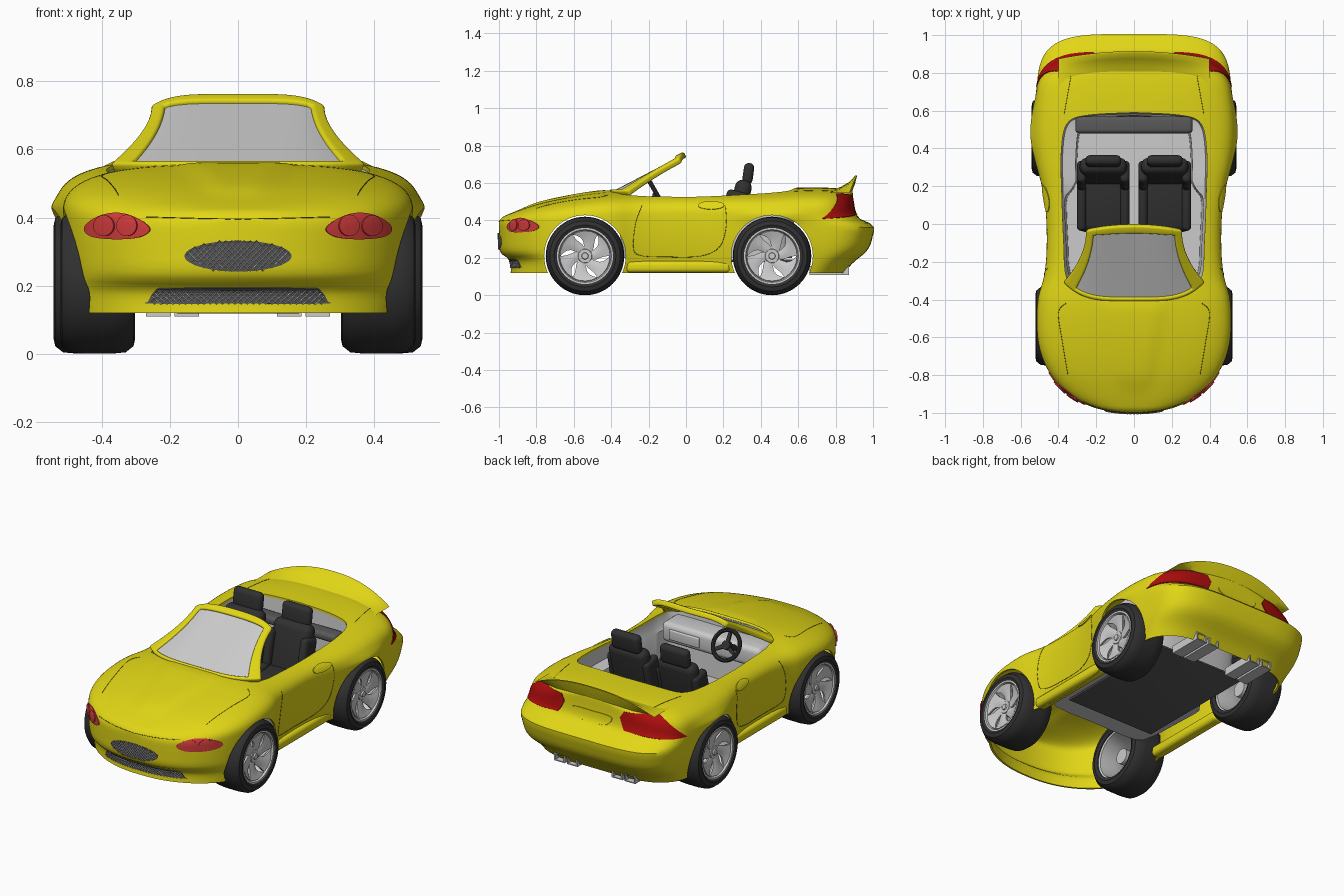
import bpy, bmesh, math
from math import sin, cos, pi, radians
from mathutils import Vector, Matrix
from mathutils.bvhtree import BVHTree

if "Cube" in bpy.data.objects:
    bpy.data.objects.remove(bpy.data.objects["Cube"])

def material(name, r, g, b):
    m = bpy.data.materials.new(name)
    m.diffuse_color = (r, g, b, 1)
    m.use_nodes = True
    m.node_tree.nodes["Principled BSDF"].inputs["Base Color"].default_value = m.diffuse_color
    return m

YELLOW = material("yellow_paint", .76, .68, .008)
RED = material("headlight_red", .65, .045, .045)
DEEP = material("tail_red", .42, .004, .004)
BLACK = material("black_rubber", .03, .03, .03)
DARK = material("dark_grey", .1, .1, .1)
SEAM = material("seam", .12, .11, .005)

def interp(t, x):  # smooth curve through a table of (x, value)
    if x <= t[0][0]: return t[0][1]
    if x >= t[-1][0]: return t[-1][1]
    k = next(i for i in range(len(t) - 1) if x <= t[i + 1][0])
    def slope(i):
        a, b = t[max(i - 1, 0)], t[min(i + 1, len(t) - 1)]
        return (b[1] - a[1]) / (b[0] - a[0])
    h = t[k + 1][0] - t[k][0]
    s = (x - t[k][0]) / h
    return ((2*s**3 - 3*s*s + 1) * t[k][1] + (s**3 - 2*s*s + s) * h * slope(k)
            + (3*s*s - 2*s**3) * t[k + 1][1] + (s**3 - s*s) * h * slope(k + 1))

def ramp(s):
    s = min(max(s, 0), 1)
    return s * s * (3 - 2 * s)

def spline(p, n=6, closed=False):  # Catmull-Rom through 2D points
    out, m = [], len(p)
    for i in range(m if closed else m - 1):
        a, b, c, d = [Vector(p[j % m] if closed else p[min(max(j, 0), m - 1)]) for j in range(i - 1, i + 3)]
        for k in range(n):
            t = k / n
            out.append(.5 * (2*b + (c - a)*t + (2*a - 5*b + 4*c - d)*t*t + (3*b - a - 3*c + d)*t**3))
    return out if closed else out + [Vector(p[-1])]

def grid(rows, wrap=False, loop=False, keep=None):
    n, m = len(rows), len(rows[0])
    f = [(i*m + j, i*m + (j+1) % m, (i+1) % n*m + (j+1) % m, (i+1) % n*m + j)
         for i in range(n if loop else n - 1) for j in range(m if wrap else m - 1)
         if keep is None or keep(i, j)]
    return [v for r in rows for v in r], f

def make(name, verts, faces, mat=None, mods=(), mirror=False, angle=35, matrix=None):
    me = bpy.data.meshes.new(name)
    me.from_pydata([tuple(v) for v in verts], [], faces)
    bm = bmesh.new()
    bm.from_mesh(me)
    bmesh.ops.delete(bm, geom=[v for v in bm.verts if not v.link_faces], context='VERTS')
    bmesh.ops.remove_doubles(bm, verts=bm.verts, dist=1e-5)
    bmesh.ops.recalc_face_normals(bm, faces=bm.faces)
    if matrix: bm.transform(matrix)
    bm.to_mesh(me)
    bm.free()
    ob = bpy.data.objects.new(name, me)
    bpy.context.collection.objects.link(ob)
    if mat: me.materials.append(mat)
    for kind, props in list(mods) + ([('MIRROR', {})] if mirror else []):
        md = ob.modifiers.new(kind.lower(), kind)
        for k, v in props.items(): setattr(md, k, v)
    if ob.modifiers:
        ev = ob.evaluated_get(bpy.context.evaluated_depsgraph_get())
        new = bpy.data.meshes.new_from_object(ev)
        ob.modifiers.clear()
        ob.data = new
    ob.data.shade_smooth()
    ob.data.set_sharp_from_angle(angle=radians(angle))
    return ob

def lathe(name, profile, mat=None, matrix=None, closed=True, seg=48, **kw):  # around the x axis
    rows = [[(x, r*cos(2*pi*k/seg), r*sin(2*pi*k/seg)) for k in range(seg)] for x, r in profile]
    return make(name, *grid(rows, wrap=True, loop=closed), mat, matrix=matrix, **kw)

def box(name, c, size, mat=None, bevel=.02, tilt=0, mirror=False):
    v = [(x, y, z) for x in (-.5, .5) for y in (-.5, .5) for z in (-.5, .5)]
    f = [(0, 1, 3, 2), (4, 6, 7, 5), (0, 4, 5, 1), (2, 3, 7, 6), (0, 2, 6, 4), (1, 5, 7, 3)]
    mx = Matrix.Translation(c) @ Matrix.Rotation(radians(tilt), 4, 'X') @ Matrix.Diagonal((*size, 1))
    return make(name, v, f, mat, [('BEVEL', dict(width=bevel, segments=4))], mirror, matrix=mx)

# Body: cross sections along y
WIDTH = [(-1, .515), (-.5, .515), (-.38, .505), (-.28, .477), (-.15, .463), (.05, .466), (.2, .487),
         (.32, .512), (.45, .528), (.58, .527), (.75, .517), (1, .52)]
TOP = [(-1, .395), (-.98, .418), (-.95, .433), (-.9, .453), (-.8, .487), (-.67, .518), (-.5, .547),
       (-.38, .557), (.1, .558), (.4, .565), (.6, .575), (.85, .575), (1, .565)]
MID = [(-1, .35), (-.8, .38), (-.5, .405), (0, .42), (.5, .43), (1, .43)]
NOSE = [(.1, .06), (.185, .06), (.225, .01), (.3, 0), (.5, 0)]
TAIL = [(.12, .15), (.17, .11), (.24, .03), (.32, 0), (.375, 0), (.41, .07), (.46, .1), (.6, .11)]

def section(y):
    x0 = interp(WIDTH, y)
    if y < -.5: x0 *= (1 - ((-y - .5) / .5) ** 2.3) ** (1 / 2.3)
    if y > .6: x0 *= (1 - ((y - .6) / .4) ** 4) ** .25
    zm, zt = interp(MID, y), interp(TOP, y)
    tuck = .09 - .04 * ramp((-y - .5)/.3)
    half = [(x0 * (1 - tuck*(1 - i/14)**2), .12 + (zm - .12) * i/14) for i in range(14)]
    for i in range(25):
        a = pi/2 * i/24
        r = (cos(a)**3 + sin(a)**3) ** (-1/3)
        half.append((x0 * r * cos(a), zm + (zt - zm) * r * sin(a)))
    out = []
    for x, z in half:
        c = .1 + .2 * (y + .85)
        if z > zm: z += .009 * ramp((c - x)/.05) * ramp((y + .93)/.15) * ramp((-.36 - y)/.1)
        if x > .45: x += .02 * math.exp(-((z - .425)/.035)**2 - ((y - .48)/.17)**2)
        yy = y + interp(NOSE, z) * ramp((-y - .6)/.4) - interp(TAIL, z) * ramp((y - .55)/.4)
        out.append((x, yy, z))
    out[-1] = (0, out[-1][1], out[-1][2])
    return out + [(-x, yy, z) for x, yy, z in reversed(out[:-1])]

N = 96
rows = [section(-cos(pi*i/N)) for i in range(1, N)]
verts, faces = grid(rows)
M = len(rows[0])
for base in (0, (N - 2) * M):
    faces += [(base + j, base + j + 1, base + M - 2 - j, base + M - 1 - j) for j in range(M // 2)]

# Cutters: wheel arches and cockpit opening
OPEN = spline([(0, -.365), (.3, -.36), (.36, -.27), (.372, -.1), (.382, .15), (.385, .38), (.355, .53), (.25, .575), (0, .59)], 6)
OPEN = OPEN + [Vector((-p.x, p.y)) for p in reversed(OPEN[1:-1])]
cutters = [lathe("arch_cutter", [(-.7, 0), (-.7, .218), (.7, .218), (.7, 0)], closed=False, seg=64,
                 matrix=Matrix.Translation((0, y, .21))) for y in (-.54, .46)]
hole = [[(p.x*s, .1 + (p.y - .1)*s, z) for p in OPEN] for s, z in ((0, .36), (1, .36), (1, .9), (0, .9))]
cutters.append(make("cockpit_cutter", *grid(hole, wrap=True)))
body = make("body", verts, faces, YELLOW, [('SOLIDIFY', dict(thickness=.012, offset=-1))] +
            [('BOOLEAN', dict(operation='DIFFERENCE', solver='EXACT', object=c)) for c in cutters])
for c in cutters: bpy.data.objects.remove(c)

# Projection of details onto the body
bm = bmesh.new()
bm.from_mesh(body.data)
tree = BVHTree.FromBMesh(bm)
bm.free()
AX, AY, AZ = Vector((1, 0, 0)), Vector((0, 1, 0)), Vector((0, 0, 1))
D = math.sqrt(.5)
VIEWS = dict(front=(AX, AZ, AY), back=(AX, AZ, -AY), right=(AY, AZ, -AX), top=(AX, AY, -AZ),
             corner=(Vector((D, -D, 0)), AZ, Vector((-D, -D, 0))))

def project(view, p, off):
    u, v, d = VIEWS[view]
    o = u * p[0] + v * p[1]
    hit, n, _, _ = tree.ray_cast(o - d * 3, d)
    if hit is None: hit, n, _, _ = tree.find_nearest(o - d * .7)
    return hit + (n if n.dot(d) < 0 else -n) * off

def decal(name, view, outline, mat, off=.002, mirror=False):
    c = sum((Vector(p) for p in outline), Vector((0, 0))) / len(outline)
    pr = [[project(view, c + (Vector(p) - c) * k / 8, off) for p in outline] for k in range(9)]
    return make(name, *grid(pr, wrap=True), mat, [('SOLIDIFY', dict(thickness=.006, offset=0))], mirror)

def ellipse(a, b, ra, rb):
    return [(a + ra*cos(2*pi*k/40), b + rb*sin(2*pi*k/40)) for k in range(40)]

def seam(name, view, pts, sides=(1, -1)):
    for s in sides:
        cu = bpy.data.curves.new(name, 'CURVE')
        cu.dimensions, cu.bevel_depth, cu.bevel_resolution = '3D', .0015, 1
        path = [project(view, p, 0) for p in spline(pts, 8)]
        sp = cu.splines.new('POLY')
        sp.points.add(len(path) - 1)
        for q, p in zip(sp.points, path): q.co = (p.x * s, p.y, p.z, 1)
        cu.materials.append(SEAM)
        bpy.context.collection.objects.link(bpy.data.objects.new(name, cu))

# Lights, grilles, handles and panel seams
eye = spline([(.257, .365), (.29, .395), (.35, .412), (.41, .402), (.448, .372), (.43, .345), (.36, .336), (.29, .342)], 5, True)
decal("headlights", "front", eye, RED, mirror=True)
for x in (.322, .388):
    decal("headlight_bulbs", "front", ellipse(x, .375, .029, .029), RED, .008, True)
corners = [Vector(p) for p in [(-.485, .432), (-.5, .50), (-.48, .535), (-.30, .54), (-.15, .408), (-.3, .418)]]
tail = [a.lerp(b, k/6) for a, b in zip(corners, corners[1:] + corners[:1]) for k in range(6)]
decal("tail_lights", "corner", tail, DEEP, mirror=True)
decal("plate_panel", "back", spline([(-.13, .485), (0, .49), (.13, .485), (.1, .435), (0, .43), (-.1, .435)], 6, True), YELLOW)
decal("door_handles", "right", ellipse(.135, .478, .07, .02), YELLOW, .005, True)
decal("upper_grille", "front", ellipse(0, .287, .157, .045), DARK, .0)
decal("lower_grille", "front", spline([(-.25, .147), (0, .147), (.25, .147), (.262, .155), (.24, .188), (.2, .193), (0, .195),
      (-.2, .193), (-.24, .188), (-.262, .155)], 5, True), DARK, .0)
S = .009
for name, inside in (("upper_grille_mesh", lambda a, b: (a/.15)**2 + ((b - .287)/.04)**2 < 1),
                     ("lower_grille_mesh", lambda a, b: abs(a) < .247 and .152 < b < .188)):
    cells = [(i*S, j*S) for i in range(-30, 31) for j in range(10, 40) if (i + j) % 2 == 0 and inside(i*S, j*S)]
    v = [project("front", (a + da, b + db), .005) for a, b in cells for da, db in ((S, 0), (0, S), (-S, 0), (0, -S))]
    make(name, v, [tuple(range(4*k, 4*k + 4)) for k in range(len(cells))], None, [('WIREFRAME', dict(thickness=.004))])
seam("door_seam", "right", [(-.235, .48), (-.27, .38), (-.28, .25), (-.24, .212), (-.1, .205), (.08, .21), (.18, .26), (.215, .37), (.21, .48)])
seam("hood_side_seam", "top", [(.36, -.42), (.40, -.47), (.38, -.62), (.35, -.8)])
seam("hood_front_seam", "front", [(-.27, .402), (0, .396), (.27, .402)], (1,))
seam("trunk_seam", "top", [(.37, .58), (.345, .72), (.32, .86)])

# Rear lip spoiler and sills
lip = []
for i in range(41):
    x = -.4 + .8 * i / 40
    h = max(0, 1 - abs(x/.4)**2.3)
    lip.append([(x, y - .25*x*x, .548 + h*(z - .548)) for y, z in
                ((.76, .55), (.83, .581), (.875, .607), (.905, .64), (.915, .64), (.905, .60), (.885, .545))])
make("spoiler", *grid(lip, wrap=True), YELLOW, angle=50)
box("sills", (.425, -.04, .152), (.07, .56, .062), YELLOW, .022, mirror=True)

# Windshield and its frame share one curved sheet
def screen(u, v):
    w = .25 + .12 * (1 - v)**2
    return (u * w, -.405 + .4*v + .1*u**4*(1 - v) - .025*u*u*v, .545 + .207*v - .035*abs(u)**5*v*v)
sheet = [[screen(-1 + i/20, j/20) for i in range(41)] for j in range(21)]
glass = lambda j, i: 3 <= i <= 36 and 1 <= j <= 17
make("windshield_frame", *grid(sheet, keep=lambda j, i: not glass(j, i)), YELLOW,
     [('SOLIDIFY', dict(thickness=.032, offset=0)), ('BEVEL', dict(width=.009, segments=3, limit_method='ANGLE'))])
make("windshield_glass", *grid(sheet, keep=glass), None, [('SOLIDIFY', dict(thickness=.008, offset=0))])

# Cockpit tub (narrower between the rear wheels), floor, dash, rear shelf
tub = []
for wide, narrow, z in ((1.02, 1.02, None), (1, .99, .445), (.98, .81, .435), (.95, .79, .2), (0, 0, .2)):
    tub.append([])
    for p in OPEN:
        x = p.x * (wide + (narrow - wide) * ramp((p.y - .13)/.1))
        y = .1 + (p.y - .1) * wide
        tub[-1].append((x, y, project("top", (x, y), 0).z - .012 if z is None else z))
make("cockpit_tub", *grid(tub, wrap=True), None, [('SOLIDIFY', dict(thickness=.006))])
box("floor_plate", (0, .19, .185), (.6, .8, .012), DARK, .004)
box("dashboard", (0, -.31, .45), (.66, .16, .12), None, .03)
box("glove_box", (.17, -.228, .45), (.2, .02, .06), None, .006)
box("rear_shelf", (0, .525, .47), (.62, .09, .05), DARK, .02)

# Seats
box("seat_cushions", (.163, .11, .29), (.27, .3, .13), BLACK, .04, 5, True)
box("seat_backs", (.163, .275, .44), (.25, .09, .36), BLACK, .04, -13, True)
for x in (.048, .278):
    box("seat_bolsters", (x, .25, .42), (.05, .12, .28), BLACK, .024, -13, True)
    box("cushion_bolsters", (x, .1, .33), (.05, .27, .09), BLACK, .024, 5, True)
box("headrests", (.163, .333, .65), (.19, .055, .115), BLACK, .026, -8, True)

# Steering wheel
axis = Matrix.Translation((-.165, -.15, .53)) @ Vector((0, .87, .5)).to_track_quat('X', 'Z').to_matrix().to_4x4()
lathe("steering_wheel", [(.012*cos(pi*k/5), .085 + .012*sin(pi*k/5)) for k in range(10)], BLACK, axis)
lathe("steering_column", [(.01, 0), (.008, .026), (-.02, .026), (-.025, .016), (-.12, .016), (-.12, 0)], BLACK, axis, False, 24)
for k in range(3):
    a = 2*pi*k/3 + pi/2
    w = [(x, r*cos(a) - t*sin(a), r*sin(a) + t*cos(a)) for x in (-.008, .002) for r, t in ((.02, -.012), (.085, -.009), (.085, .009), (.02, .012))]
    make("steering_spoke", w, [(0, 1, 2, 3), (4, 5, 6, 7), (0, 1, 5, 4), (1, 2, 6, 5), (2, 3, 7, 6), (3, 0, 4, 7)], BLACK, matrix=axis)

# Wheels
for where, x, y in (("front", .522, -.54), ("rear", .542, .46)):
    mx = Matrix.Translation((x, y, .21))
    lathe(where + "_tyres", [(-.008, .146), (0, .165), (-.005, .188), (-.028, .206), (-.07, .21), (-.15, .21), (-.192, .206),
          (-.215, .188), (-.22, .165), (-.212, .146)], BLACK, mx, mirror=True, seg=64)
    lathe(where + "_rims", [(-.006, .15), (-.006, .141), (-.02, .135), (-.1, .128), (-.2, .138), (-.21, .15)], None, mx, mirror=True)
    lathe(where + "_hubs", [(-.022, 0), (-.022, .016), (-.03, .018), (-.03, .036), (-.05, .045), (-.16, .045), (-.16, 0)], None, mx, False, 32, mirror=True)
    for k in range(6):
        blade = []
        for r, hw in ((.028, .014), (.045, .022), (.065, .028), (.085, .031), (.105, .041), (.12, .054), (.136, .07)):
            a = 2*pi*k/6 + 5*(r - .03)
            blade.append([(-.04 + .022*(r/.13)**2 - .006*abs(t), r*cos(a + t*hw/r), r*sin(a + t*hw/r)) for t in (-1, -.5, 0, .5, 1)])
        make(where + "_spokes", *grid(blade), None, [('SOLIDIFY', dict(thickness=.014, offset=0))], True, matrix=mx)

# Twin square exhausts
for x in (.15, .235):
    ring = [[(x + sx*w, y, .133 + sz*w*.65) for sx, sz in ((-1, -1), (1, -1), (1, 1), (-1, 1))]
            for y, w in ((.66, 0), (.66, .036), (.872, .036), (.872, .027), (.82, .027), (.82, 0))]
    make("exhaust_pipes", *grid(ring, wrap=True), None, mirror=True)
